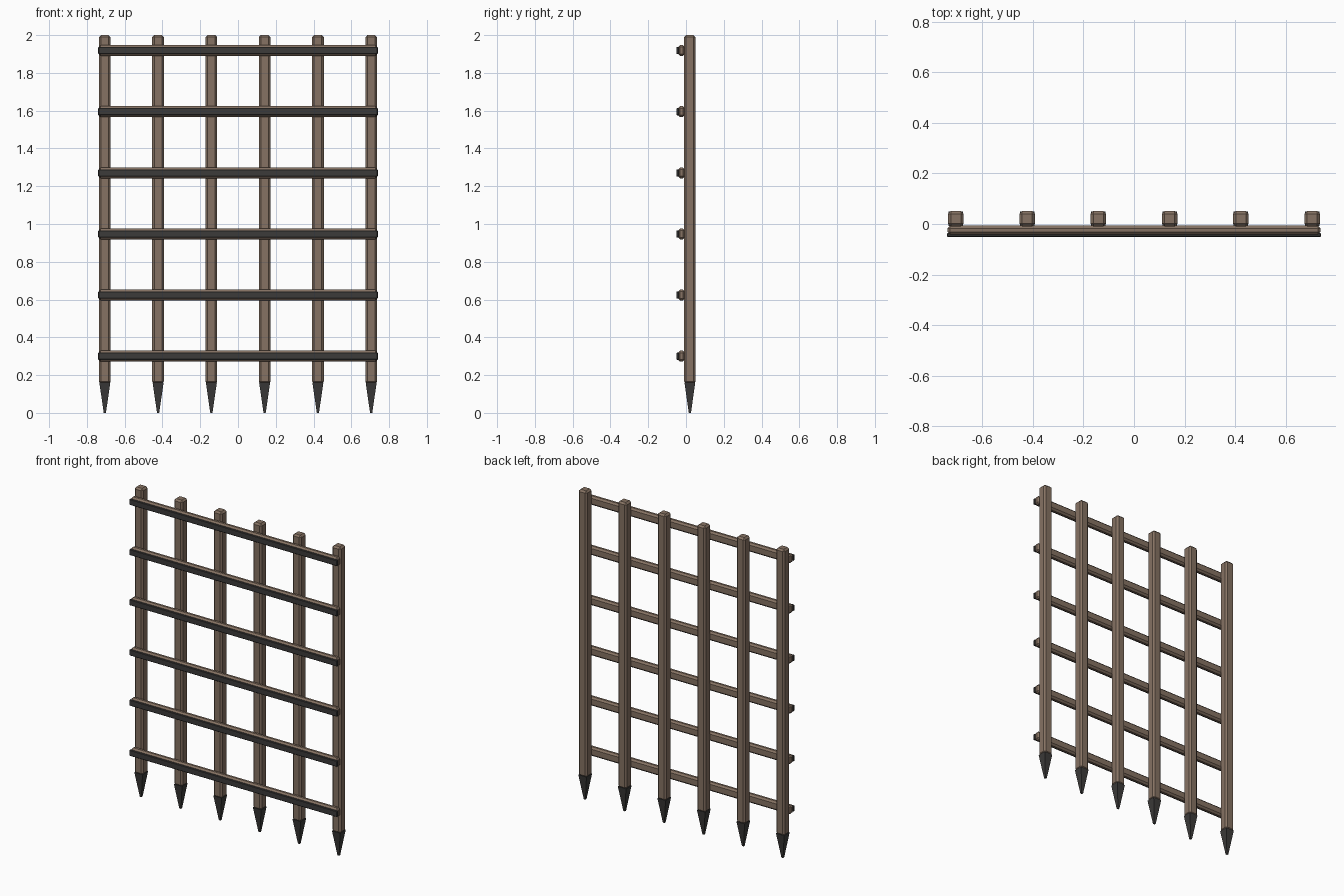
import bpy, bmesh

if "Cube" in bpy.data.objects:
    bpy.data.objects.remove(bpy.data.objects["Cube"])


def material(name, rgb):
    m = bpy.data.materials.new(name)
    m.diffuse_color = (*rgb, 1)
    m.use_nodes = True
    m.node_tree.nodes["Principled BSDF"].inputs["Base Color"].default_value = m.diffuse_color
    return m


WOOD = material("wood", (0.24, 0.17, 0.125))
IRON = material("iron", (0.045, 0.043, 0.042))


def box(name, lo, hi, bevel, mat, foot=1.0):
    """Chamfered box between two corners; foot scales the bottom face."""
    bm = bmesh.new()
    bmesh.ops.create_cube(bm, size=1)
    for v in bm.verts:
        k = foot if v.co.z < 0 else 1
        f = (k, k, 1)
        v.co = [(a + b) / 2 + c * s * (b - a) for a, b, c, s in zip(lo, hi, v.co, f)]
    if bevel:
        bmesh.ops.bevel(bm, geom=bm.edges[:], offset=bevel, segments=1,
                        affect='EDGES', clamp_overlap=True)
    me = bpy.data.meshes.new(name)
    bm.to_mesh(me)
    bm.free()
    me.materials.append(mat)
    ob = bpy.data.objects.new(name, me)
    bpy.context.collection.objects.link(ob)


# upright wooden bars with iron spikes below
for i in range(6):
    x = -0.705 + 0.282 * i
    box("upright_bar", (x - 0.031, -0.01, 0.155), (x + 0.031, 0.051, 2.0), 0.011, WOOD)
    box("spike", (x - 0.029, -0.008, 0.0), (x + 0.029, 0.049, 0.16), 0, IRON, 0.2)

# wooden cross rails faced with iron straps
for i in range(6):
    z = 0.3 + 0.3236 * i
    box("cross_rail", (-0.738, -0.042, z - 0.029), (0.738, -0.006, z + 0.029), 0.011, WOOD)
    box("iron_strap", (-0.74, -0.051, z - 0.019), (0.74, -0.036, z + 0.019), 0.003, IRON)
